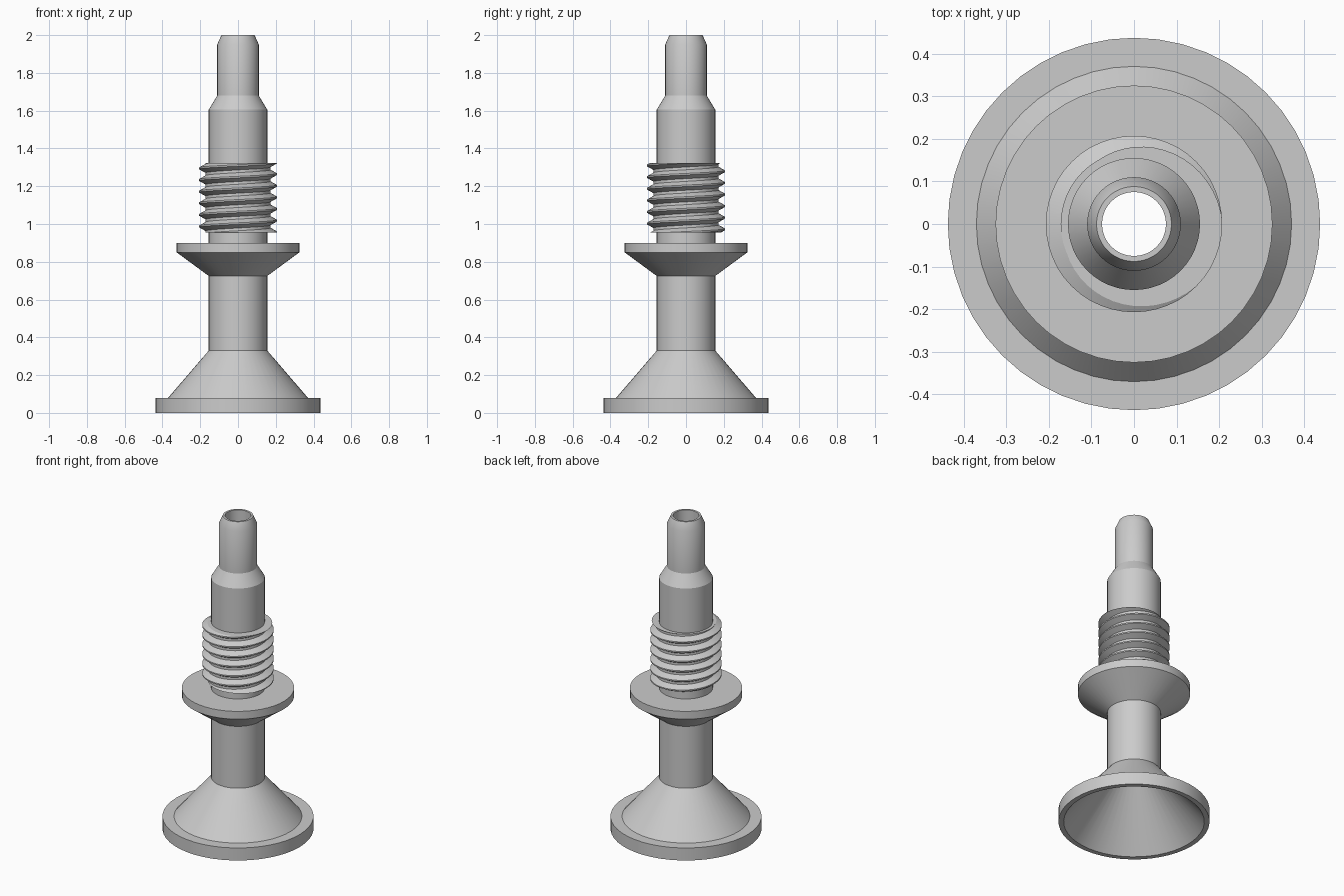
import bpy
import bmesh
from math import cos, sin, tau, pi, radians
from mathutils import Vector

cube = bpy.data.objects.get("Cube")
if cube:
    bpy.data.objects.remove(cube)

SEGMENTS = 48
GREY = (0.6, 0.6, 0.6, 1)

metal = bpy.data.materials.new("plain_grey")
metal.use_nodes = True
metal.diffuse_color = GREY
metal.node_tree.nodes["Principled BSDF"].inputs["Base Color"].default_value = GREY


def finish(name, bm):
    """Turn a bmesh into a shaded object with the grey material."""
    bmesh.ops.recalc_face_normals(bm, faces=bm.faces)
    mesh = bpy.data.meshes.new(name)
    bm.to_mesh(mesh)
    bm.free()
    mesh.materials.append(metal)
    obj = bpy.data.objects.new(name, mesh)
    bpy.context.collection.objects.link(obj)
    bpy.ops.object.select_all(action="DESELECT")
    obj.select_set(True)
    bpy.context.view_layer.objects.active = obj
    bpy.ops.object.shade_smooth_by_angle(angle=radians(25))
    return obj


def lathe(name, profile):
    """Revolve a closed (radius, height) profile around z."""
    bm = bmesh.new()
    rings = []
    for i in range(SEGMENTS):
        a = tau * i / SEGMENTS
        rings.append([bm.verts.new((r * cos(a), r * sin(a), z)) for r, z in profile])
    count = len(profile)
    for i, ring in enumerate(rings):
        after = rings[(i + 1) % SEGMENTS]
        for j in range(count):
            k = (j + 1) % count
            bm.faces.new((ring[j], after[j], after[k], ring[k]))
    return finish(name, bm)


def helix(name, section, pitch, start, bottom, top):
    """Sweep a thread section up a right-hand helix and trim both ends flat."""
    bm = bmesh.new()
    turns = int((top - bottom) / pitch) + 4
    previous = None
    for i in range(turns * SEGMENTS + 1):
        a = tau * i / SEGMENTS
        lift = start + pitch * i / SEGMENTS
        ring = [bm.verts.new((r * cos(a), r * sin(a), z + lift)) for r, z in section]
        if previous:
            for j in range(len(section)):
                k = (j + 1) % len(section)
                bm.faces.new((previous[j], ring[j], ring[k], previous[k]))
        previous = ring
    for height, direction in ((bottom, -1), (top, 1)):
        cut = bmesh.ops.bisect_plane(
            bm, geom=bm.verts[:] + bm.edges[:] + bm.faces[:], dist=1e-6,
            plane_co=(0, 0, height), plane_no=(0, 0, direction), clear_outer=True)
        rim = [e for e in cut["geom_cut"] if isinstance(e, bmesh.types.BMEdge)]
        bmesh.ops.triangle_fill(bm, edges=rim, use_beauty=True,
                                normal=Vector((0, 0, direction)))
    return finish(name, bm)


SHAFT, BORE = 0.155, 0.075

# Hollow flared foot, stem, collar and stepped nozzle, bored right through
lathe("valve_body", [
    (0.407, 0), (0.437, 0), (0.437, 0.08), (0.37, 0.08), (SHAFT, 0.33),
    (SHAFT, 0.725), (0.325, 0.85), (0.325, 0.9), (SHAFT, 0.9),
    (SHAFT, 1.605), (0.11, 1.68), (0.11, 1.95), (0.088, 2), (BORE, 2),
    (BORE, 0.386)])

# Threaded section of the stem
BOTTOM, TOP, ROOT, CREST = 0.955, 1.322, 0.172, 0.207
PITCH = 0.0615
lathe("thread_core", [(0.14, BOTTOM), (ROOT, BOTTOM), (ROOT, TOP), (0.14, TOP)])
helix("screw_thread",
      [(ROOT - 0.01, -0.029), (CREST, -0.004), (CREST, 0.004), (ROOT - 0.01, 0.029)],
      PITCH, 0.987 - 2.5 * PITCH, BOTTOM, TOP)
